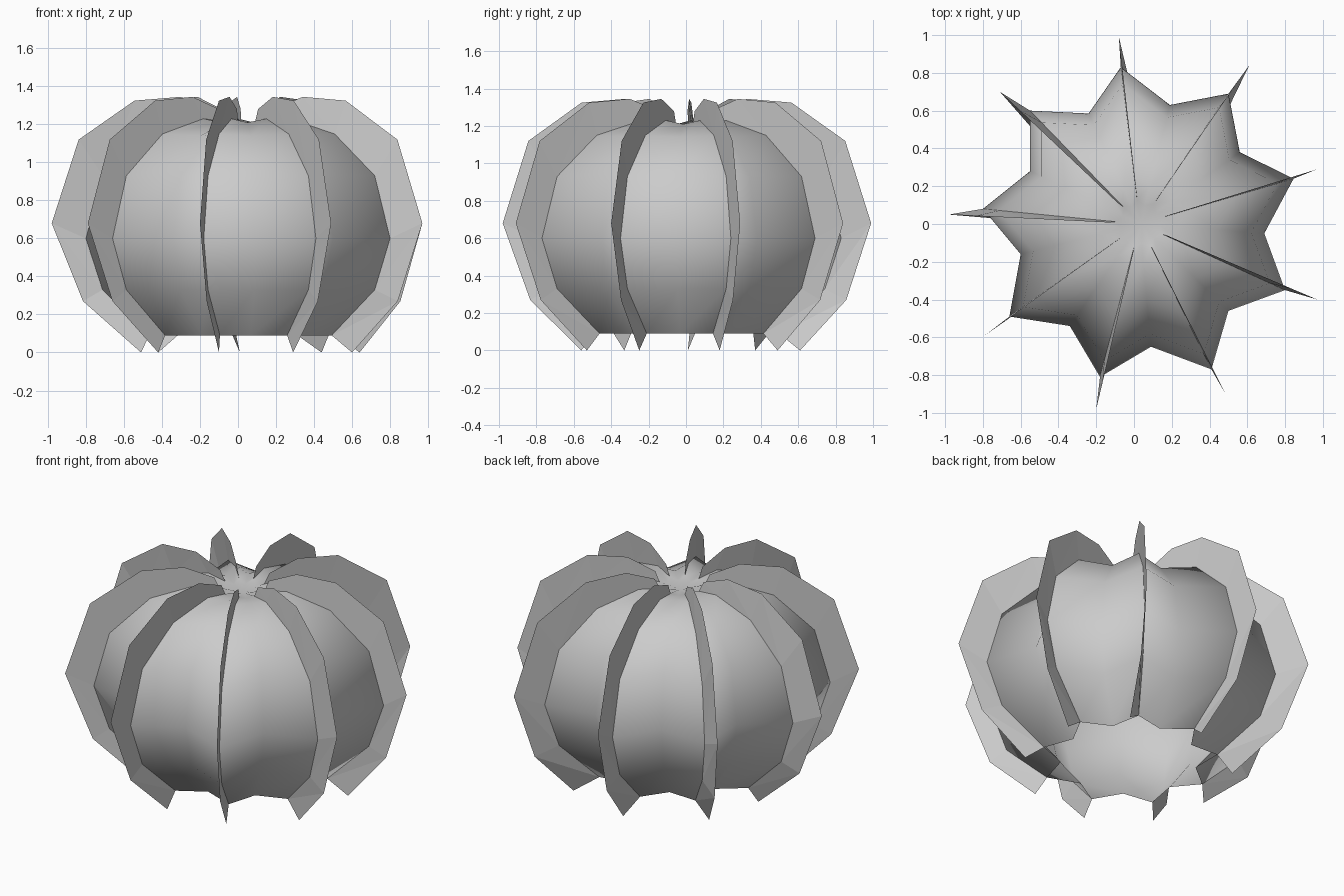
import bpy
from mathutils import Vector

if "Cube" in bpy.data.objects:
    bpy.data.objects.remove(bpy.data.objects["Cube"])

AXIS = Vector((0.032, 0.0))   # axis of the plant

# plan of each rib: ridge, following valley, fin tip, fin foot (x, y)
ribs = [
    ((0.845, 0.24), (0.56, 0.38), (0.97, 0.29), (0.64, 0.18)),
    ((0.50, 0.69), (0.19, 0.63), (0.61, 0.84), (0.44, 0.49)),
    ((-0.07, 0.83), (-0.24, 0.585), (-0.08, 0.99), (0.01, 0.61)),
    ((-0.55, 0.60), (-0.55, 0.28), (-0.71, 0.70), (-0.42, 0.37)),
    ((-0.80, 0.08), (-0.60, -0.16), (-0.98, 0.05), (-0.51, 0.01)),
    ((-0.66, -0.49), (-0.34, -0.54), (-0.79, -0.59), (-0.42, -0.33)),
    ((-0.18, -0.81), (0.09, -0.65), (-0.20, -0.98), (-0.10, -0.56)),
    ((0.41, -0.77), (0.50, -0.46), (0.49, -0.91), (0.29, -0.53)),
    ((0.80, -0.35), (0.69, -0.05), (0.97, -0.40), (0.60, -0.25)),
]
# body rings, bottom to crown: (plan scale, ridge height, valley height)
rings = [(0.60, 0.09, 0.09), (0.895, 0.33, 0.33), (1.0, 0.60, 0.60), (0.895, 0.93, 0.93),
         (0.62, 1.15, 1.14), (0.31, 1.23, 1.21), (0.155, 1.215, 1.195)]
# outer edge of a fin above its foot: (plan scale from the tip, height)
edge = [(1.0, 0.68), (0.86, 1.12), (0.57, 1.325), (0.33, 1.345), (0.16, 1.28)]


def scaled(p, k, z):
    q = AXIS + (Vector(p) - AXIS) * k
    return (q.x, q.y, z)


def make(name, verts, faces, smooth):
    me = bpy.data.meshes.new(name)
    me.from_pydata(verts, [], faces)
    ob = bpy.data.objects.new(name, me)
    bpy.context.collection.objects.link(ob)
    for p in me.polygons:
        p.use_smooth = smooth
    return ob


# Star-section body, open underneath, with a dimple at the crown
n = len(ribs) * 2
verts, faces = [], []
for k, z, zv in rings:
    for peak, valley, _, _ in ribs:
        verts += [scaled(peak, k, z), scaled(valley, k, zv)]
for j in range(len(rings) - 1):
    for i in range(n):
        i2 = (i + 1) % n
        faces.append((j * n + i, j * n + i2, (j + 1) * n + i2, (j + 1) * n + i))
top = len(verts)
verts.append((AXIS.x + 0.01, AXIS.y, 1.185))
for i in range(n):
    faces.append((top - n + i, top - n + (i + 1) % n, top))
make("ribbed_body", verts, faces, True)

# Thin, slightly twisted fin standing on every ridge
for f, (peak, _, tip, foot) in enumerate(ribs):
    low = Vector(foot).lerp(Vector(tip), 0.65)
    rim = [(*foot, 0.0), (*low, 0.27)] + [scaled(tip, k, z) for k, z in edge]
    v, q = [], []
    for (k, z, _), o in zip(rings, rim):
        v += [scaled(peak, k, z), o]
    for b in range(0, 2 * len(rings) - 2, 2):
        q += [(b, b + 1, b + 3), (b, b + 3, b + 2)]
    make(f"fin_{f + 1}", v, q, False)
